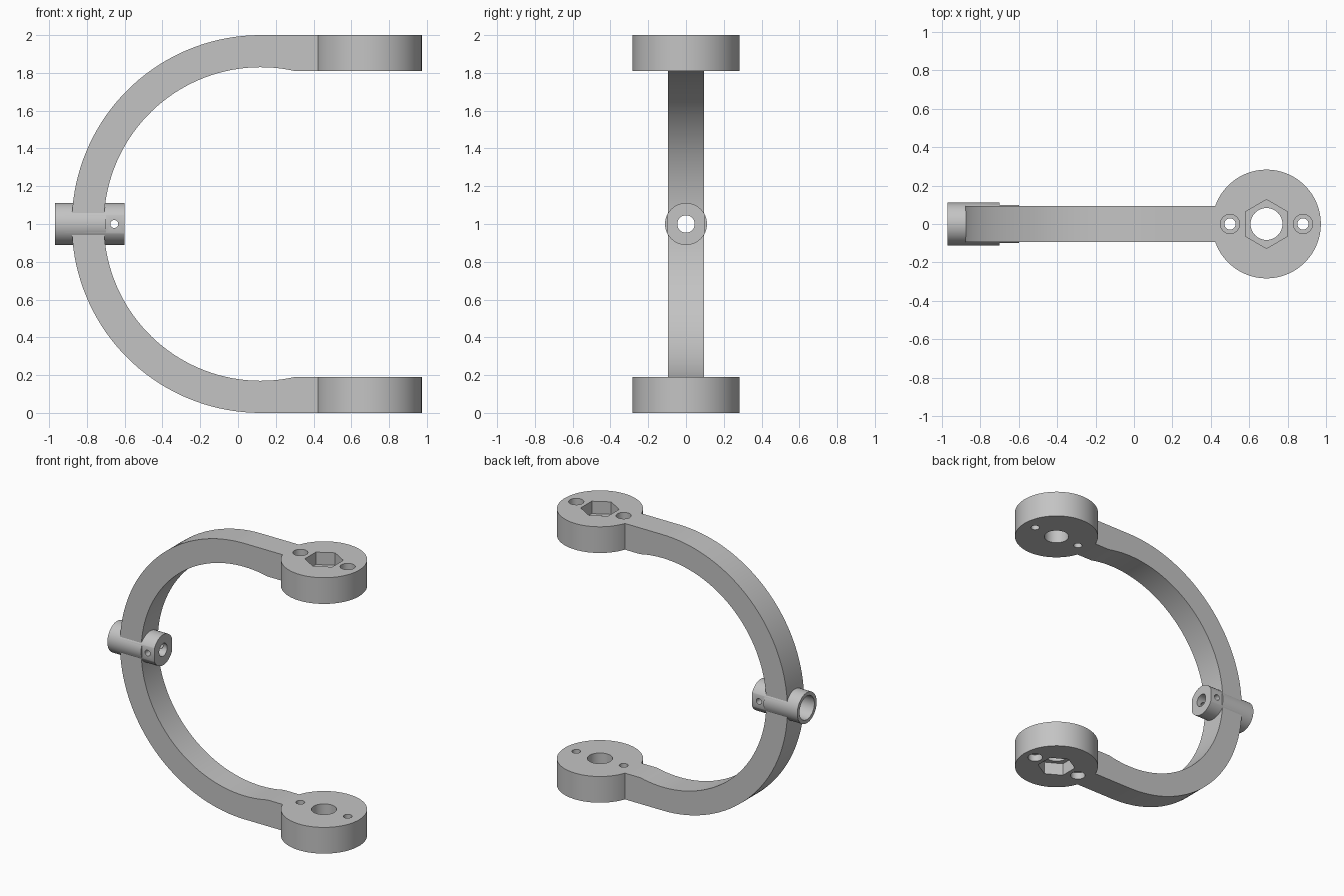
import bpy, bmesh, math
from mathutils import Matrix

if "Cube" in bpy.data.objects:
    bpy.data.objects.remove(bpy.data.objects["Cube"], do_unlink=True)

grey = bpy.data.materials.new("light grey plastic")
grey.use_nodes = True
grey.diffuse_color = (0.55, 0.55, 0.55, 1)
grey.node_tree.nodes["Principled BSDF"].inputs["Base Color"].default_value = grey.diffuse_color

AXES = {"X": Matrix.Rotation(math.pi / 2, 4, "Y"),
        "Y": Matrix.Rotation(math.pi / 2, 4, "X"),
        "Z": Matrix.Identity(4)}


def make_object(name, bm):
    bmesh.ops.recalc_face_normals(bm, faces=bm.faces)
    mesh = bpy.data.meshes.new(name)
    bm.to_mesh(mesh)
    bm.free()
    mesh.materials.append(grey)
    ob = bpy.data.objects.new(name, mesh)
    bpy.context.collection.objects.link(ob)
    return ob


def cylinder(name, centre, radius, length, axis="Z", sides=64):
    bm = bmesh.new()
    bmesh.ops.create_cone(bm, cap_ends=True, segments=sides, radius1=radius,
                          radius2=radius, depth=length,
                          matrix=Matrix.Translation(centre) @ AXES[axis])
    return make_object(name, bm)


def box(name, centre, size):
    bm = bmesh.new()
    bmesh.ops.create_cube(bm, size=1, matrix=Matrix.Translation(centre) @ Matrix.Diagonal((*size, 1)))
    return make_object(name, bm)


def cut(target, cutters):
    # Subtract each cutter, then discard it
    for c in cutters:
        c.hide_render = True
        mod = target.modifiers.new("cut", "BOOLEAN")
        mod.operation, mod.solver, mod.object = "DIFFERENCE", "EXACT", c
        bpy.context.view_layer.objects.active = target
        bpy.ops.object.modifier_apply(modifier=mod.name)
        bpy.data.objects.remove(c, do_unlink=True)


def smooth(ob):
    bpy.ops.object.select_all(action="DESELECT")
    ob.select_set(True)
    bpy.context.view_layer.objects.active = ob
    bpy.ops.object.shade_smooth_by_angle(angle=math.radians(30))


# Main dimensions
ARC_X, OUTER, INNER = 0.12, 1.0, 0.83
HALF_WIDTH, THICK = 0.095, 0.19
DISC_X, DISC_R = 0.69, 0.283
ARM_END = 0.425


def arc(radius, start, end, steps):
    angles = [start + (end - start) * i / steps for i in range(steps + 1)]
    return [(ARC_X + radius * math.cos(a), 1 + radius * math.sin(a)) for a in angles]


# C-shaped arm with straight ends
over = math.asin((OUTER - THICK) / INNER)
outline = [(ARM_END, 2.0)] + arc(OUTER, math.pi / 2, 1.5 * math.pi, 72)
outline += [(ARM_END, 0), (ARM_END, THICK)]
outline += arc(INNER, 2 * math.pi - over, over, 80)
outline += [(ARM_END, 2 - THICK)]
bm = bmesh.new()
face = bm.faces.new([bm.verts.new((x, -HALF_WIDTH, z)) for x, z in outline])
new = bmesh.ops.extrude_face_region(bm, geom=[face])["geom"]
bmesh.ops.translate(bm, vec=(0, 2 * HALF_WIDTH, 0),
                    verts=[v for v in new if isinstance(v, bmesh.types.BMVert)])
arm = make_object("curved_arm", bm)


# Barrel with a wide socket outside and a narrow bore inside
def bores():
    return [cylinder("socket_cutter", (-0.85, 0, 1), 0.085, 0.3, "X"),
            cylinder("bore_cutter", (-0.7, 0, 1), 0.046, 0.5, "X", 48)]


barrel = cylinder("cross_barrel", (-0.785, 0, 1), 0.111, 0.37, "X")
flats = [box("flat_cutter", (-0.6, s * 0.2, 1), (0.2, 0.2, 0.5)) for s in (-1, 1)]
pin = cylinder("pin_cutter", (-0.655, 0, 1), 0.021, 0.5, "Y", 24)
cut(barrel, flats + bores() + [pin])
cut(arm, bores())

# End discs, with nut pocket and screw recesses on the outer faces
for name, mid, face_z in (("upper_disc", 2 - THICK / 2, 2), ("lower_disc", THICK / 2, 0)):
    disc = cylinder(name, (DISC_X, 0, mid), DISC_R, THICK, sides=96)
    cutters = [cylinder("centre_hole", (DISC_X, 0, mid), 0.083, 0.5, sides=48),
               cylinder("nut_pocket", (DISC_X, 0, face_z), 0.127, 0.18, sides=6)]
    for side in (-1, 1):
        x = DISC_X + side * 0.19
        cutters += [cylinder("screw_hole", (x, 0, mid), 0.029, 0.5, sides=32),
                    cylinder("screw_recess", (x, 0, face_z), 0.05, 0.1, sides=32)]
    cut(disc, cutters)
    smooth(disc)

smooth(arm)
smooth(barrel)
